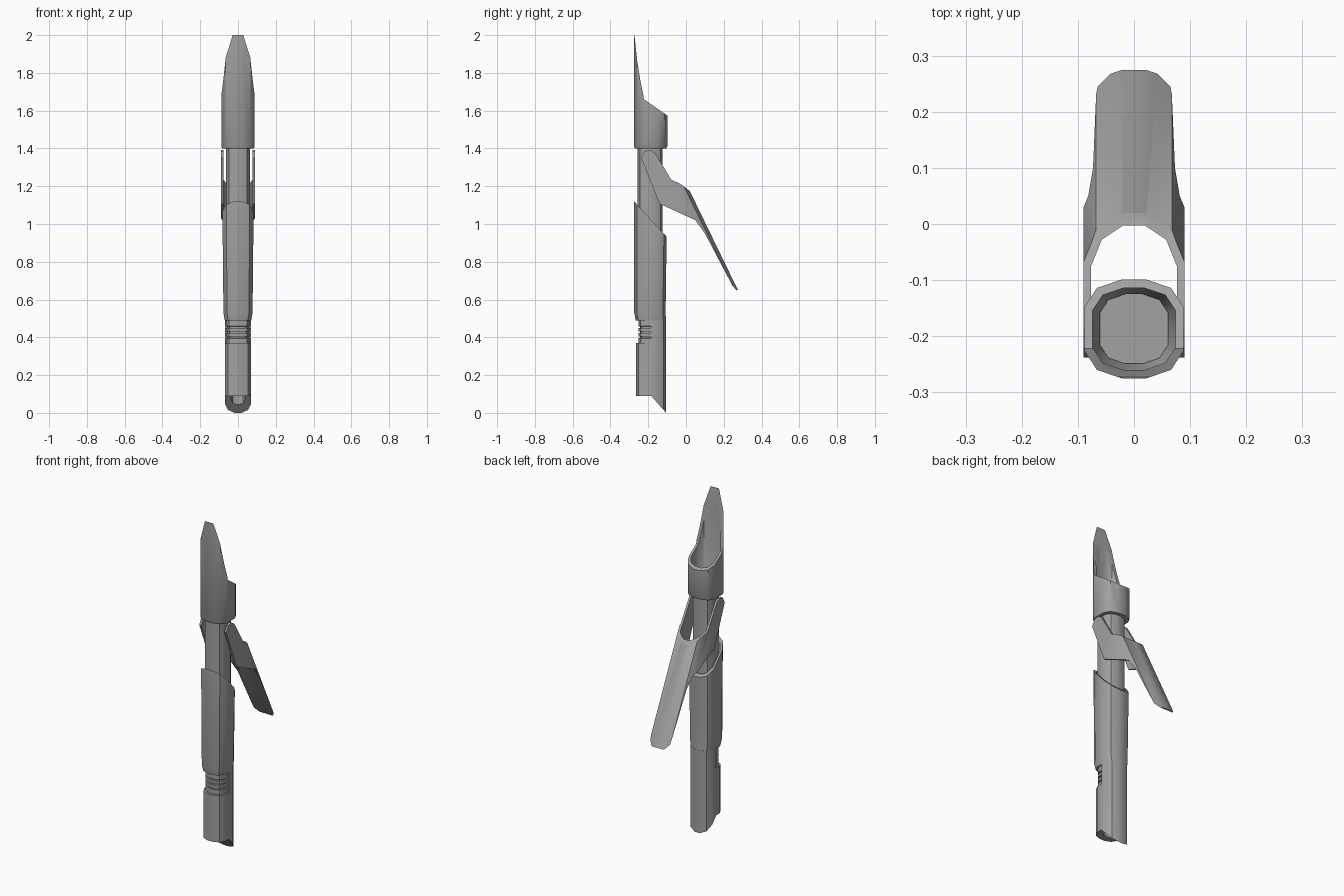
import bpy, bmesh, math
from mathutils import Matrix, Vector

cube = bpy.data.objects.get("Cube")
if cube:
    bpy.data.objects.remove(cube, do_unlink=True)

grey = bpy.data.materials.new("plain_grey")
grey.use_nodes = True
colour = (0.36, 0.36, 0.36, 1)
grey.diffuse_color = colour
grey.node_tree.nodes["Principled BSDF"].inputs["Base Color"].default_value = colour

# Rounded-square cross-section, twelve points
QUAD = [(1, .45), (.75, .83), (.25, 1)]
SECTION = (QUAD + [(-x, y) for x, y in reversed(QUAD)]
           + [(-x, -y) for x, y in QUAD] + [(x, -y) for x, y in reversed(QUAD)])


def finish(name, bm):
    bmesh.ops.recalc_face_normals(bm, faces=bm.faces)
    mesh = bpy.data.meshes.new(name)
    bm.to_mesh(mesh)
    bm.free()
    obj = bpy.data.objects.new(name, mesh)
    bpy.context.collection.objects.link(obj)
    mesh.materials.append(grey)
    return obj


def loft(name, rings, closed=False, stretch=1, matrix=Matrix()):
    """Rings are (z, centre y, half width, half depth); closed makes a hollow tube."""
    bm = bmesh.new()
    loops = []
    for z, cy, hx, hy in rings:
        loops.append([bm.verts.new(matrix @ Vector(
            (x * hx, cy + y * hy * (stretch if y < 0 else 1), z))) for x, y in SECTION])
    pairs = list(zip(loops, loops[1:]))
    if closed:
        pairs.append((loops[-1], loops[0]))
    else:
        bm.faces.new(loops[0])
        bm.faces.new(loops[-1])
    n = len(SECTION)
    for a, b in pairs:
        for i in range(n):
            j = (i + 1) % n
            bm.faces.new((a[i], a[j], b[j], b[i]))
    return finish(name, bm)


def trim(obj, outline):
    """Keep only what lies inside a side outline of (y, z) points."""
    bm = bmesh.new()
    sides = [[bm.verts.new((x, y, z)) for y, z in outline] for x in (-.3, .3)]
    for side in sides:
        bm.faces.new(side)
    n = len(outline)
    for i in range(n):
        j = (i + 1) % n
        bm.faces.new((sides[0][i], sides[0][j], sides[1][j], sides[1][i]))
    cutter = finish("side_cutter", bm)
    cutter.hide_render = True
    mod = obj.modifiers.new("trim", 'BOOLEAN')
    mod.operation = 'INTERSECT'
    mod.solver = 'EXACT'
    mod.object = cutter
    bpy.context.view_layer.update()
    graph = bpy.context.evaluated_depsgraph_get()
    mesh = bpy.data.meshes.new_from_object(obj.evaluated_get(graph))
    obj.modifiers.clear()
    obj.data = mesh
    bpy.data.objects.remove(cutter, do_unlink=True)


# Inner shaft
shaft = loft("shaft", [(.6, -.19, .063, .066), (1.42, -.19, .063, .066)])

# Collar with the tapering scoop blade
head = loft("scoop_head", [
    (1.4, -.187, .083, .083), (1.41, -.187, .088, .088), (2.1, -.187, .088, .088),
    (2.1, -.187, .074, .073), (1.46, -.187, .074, .073), (1.43, -.187, .061, .062),
    (1.4, -.187, .061, .062)], closed=True)
trim(head, [(-.3, 2), (-.273, 2), (-.258, 1.86), (-.24, 1.75), (-.222, 1.66),
            (-.1, 1.575), (-.05, 1.54), (-.05, 1.35), (-.3, 1.35)])

# Sleeve with a slanted mouth
sleeve = loft("sleeve", [
    (.49, -.186, .07, .08), (.53, -.191, .077, .083), (1.2, -.187, .084, .088),
    (1.2, -.187, .072, .075), (.6, -.19, .064, .067), (.49, -.19, .04, .04)], closed=True)
trim(sleeve, [(-.3, 1.12), (-.275, 1.12), (-.1, .93), (-.05, .876), (-.05, .4), (-.3, .4)])

# Hollow handle, notched at the front and cut to a slant below
handle = loft("handle", [
    (-.1, -.185, .07, .08), (.5, -.185, .07, .08),
    (.5, -.185, .037, .04), (-.1, -.185, .037, .04)], closed=True)
trim(handle, [(-.3, .09), (-.185, .09), (-.105, 0), (-.05, 0), (-.05, .495),
              (-.185, .495), (-.185, .37), (-.3, .37)])

# Ribbed grip inside the notch
rings = [(.35, -.185, .063, .067)]
for k in range(3):
    z = .4 + k * .027
    for dz, inset in ((-.005, 0), (-.004, .008), (.004, .008), (.005, 0)):
        rings.append((z + dz, -.185, .063 - inset, .067 - inset))
rings.append((.51, -.185, .063, .067))
grip = loft("ribbed_grip", rings)

# Forked lever: a channel tilted away from the shaft, cut by its side outline
tilt = Matrix.Translation((0, .02, 1.175)) @ Matrix.Rotation(math.radians(25.9), 4, 'X')
lever = loft("forked_lever", [
    (.5, -.1, .09, .1), (-.8, -.1, .09, .1),
    (-.8, -.1, .077, .087), (.5, -.1, .077, .087)], closed=True, stretch=4, matrix=tilt)
trim(lever, [(-.238, 1.35), (-.22, 1.385), (-.19, 1.393), (-.163, 1.375), (-.078, 1.235),
             (-.03, 1.212), (.02, 1.175), (.12, 1.15), (.35, .69), (.268, .648),
             (.245, .675), (.1, .95), (.05, 1.02), (-.14, 1.107)])

# Smooth shading with crisp edges
bpy.ops.object.select_all(action='DESELECT')
for obj in (shaft, head, sleeve, handle, grip, lever):
    obj.select_set(True)
    bpy.context.view_layer.objects.active = obj
bpy.ops.object.shade_smooth_by_angle(angle=math.radians(35))
